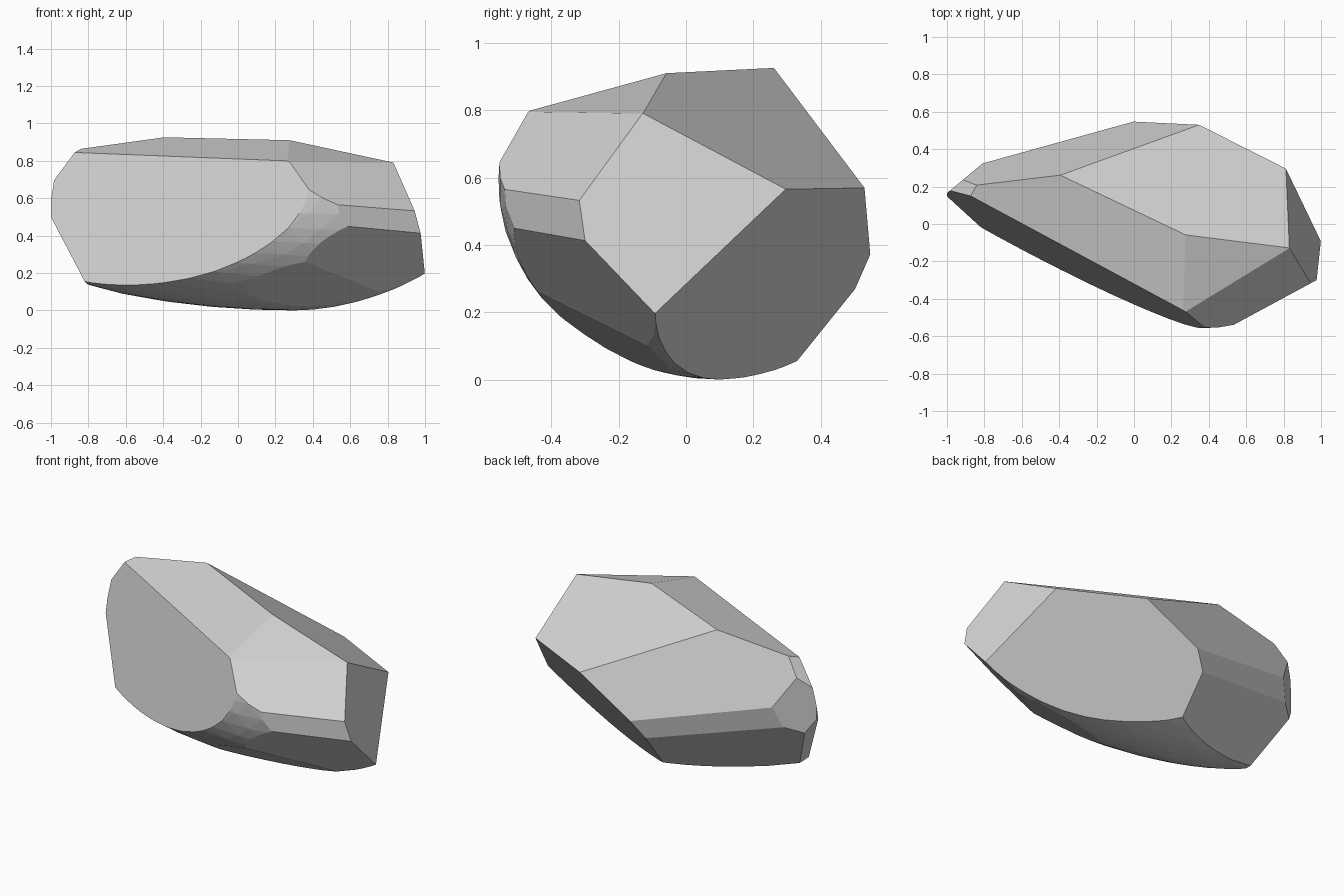
import bpy
import bmesh
from mathutils import Vector

if "Cube" in bpy.data.objects:
    bpy.data.objects.remove(bpy.data.objects["Cube"], do_unlink=True)

# Stone colour
stone = bpy.data.materials.new("stone_grey")
stone.use_nodes = True
grey = (0.66, 0.66, 0.66, 1)
stone.diffuse_color = grey
stone.node_tree.nodes["Principled BSDF"].inputs["Base Color"].default_value = grey

# Worn boulder body: an egg-shaped ellipsoid, longer toward -x
bm = bmesh.new()
bmesh.ops.create_icosphere(bm, subdivisions=4, radius=1)
for v in bm.verts:
    reach = 1.03 if v.co.x > 0 else 1.75
    v.co = Vector((0.3 + v.co.x * reach, 0.1 + v.co.y * 0.66, 0.6 + v.co.z * 0.6))

# Broken flat faces: a point on each cleavage plane and its outward direction
cleavages = [
    ((-0.37, 0.25, 0.925), (-0.106, -0.271, 1)),   # top front slope
    ((-0.37, 0.25, 0.925), (0.283, 0.544, 1)),     # top back slope
    ((0.82, 0.28, 0.55), (1, 0.2, 0.295)),         # +x end
    ((0.82, 0.28, 0.55), (0.498, 1, -0.8)),        # undercut back
    ((-0.06, 0.55, 0.34), (-0.173, 1, 0.395)),     # back
    ((-0.8, 0.11, 0.84), (-0.53, -1, 0.2)),        # front
    ((0.83, -0.13, 0.79), (0.18, -0.28, 1)),       # shoulder, upper
    ((0.83, -0.13, 0.79), (0.62, -1, 1)),          # shoulder, lower
    ((0.8, -0.395, 0.5), (0.54, -1, 0)),           # front +x flank
    ((0.97, -0.2, 0.3), (0.5, -1.1, -1)),          # flank, lower
    ((0.3, -0.28, 0.15), (0.12, -0.64, -1)),       # underside, front
    ((-0.06, 0.56, 0.33), (-0.48, 1, -0.81)),      # underside toward the tip
    ((-0.3, 0.465, 0.45), (-0.33, 1, -0.2)),       # back lower edge
    ((-1, 0.15, 0.5), (-1, 0.1, -0.57)),           # tip, lower
    ((-0.91, 0.2, 0.78), (-1, 0.3, 0.8)),          # tip, upper
    ((-0.97, 0.19, 0.6), (-1, 1.2, 0)),            # tip, back
    ((-1, 0.17, 0.6), (-1, 0, 0)),                 # tip, end
]
for point, direction in cleavages:
    bmesh.ops.bisect_plane(
        bm, geom=bm.verts[:] + bm.edges[:] + bm.faces[:], dist=1e-5,
        plane_co=Vector(point), plane_no=Vector(direction).normalized(),
        clear_outer=True)
    rim = [e for e in bm.edges if e.is_boundary]
    bmesh.ops.holes_fill(bm, edges=rim, sides=0)
bmesh.ops.recalc_face_normals(bm, faces=bm.faces[:])

mesh = bpy.data.meshes.new("boulder")
bm.to_mesh(mesh)
bm.free()
mesh.materials.append(stone)
boulder = bpy.data.objects.new("boulder", mesh)
bpy.context.collection.objects.link(boulder)
